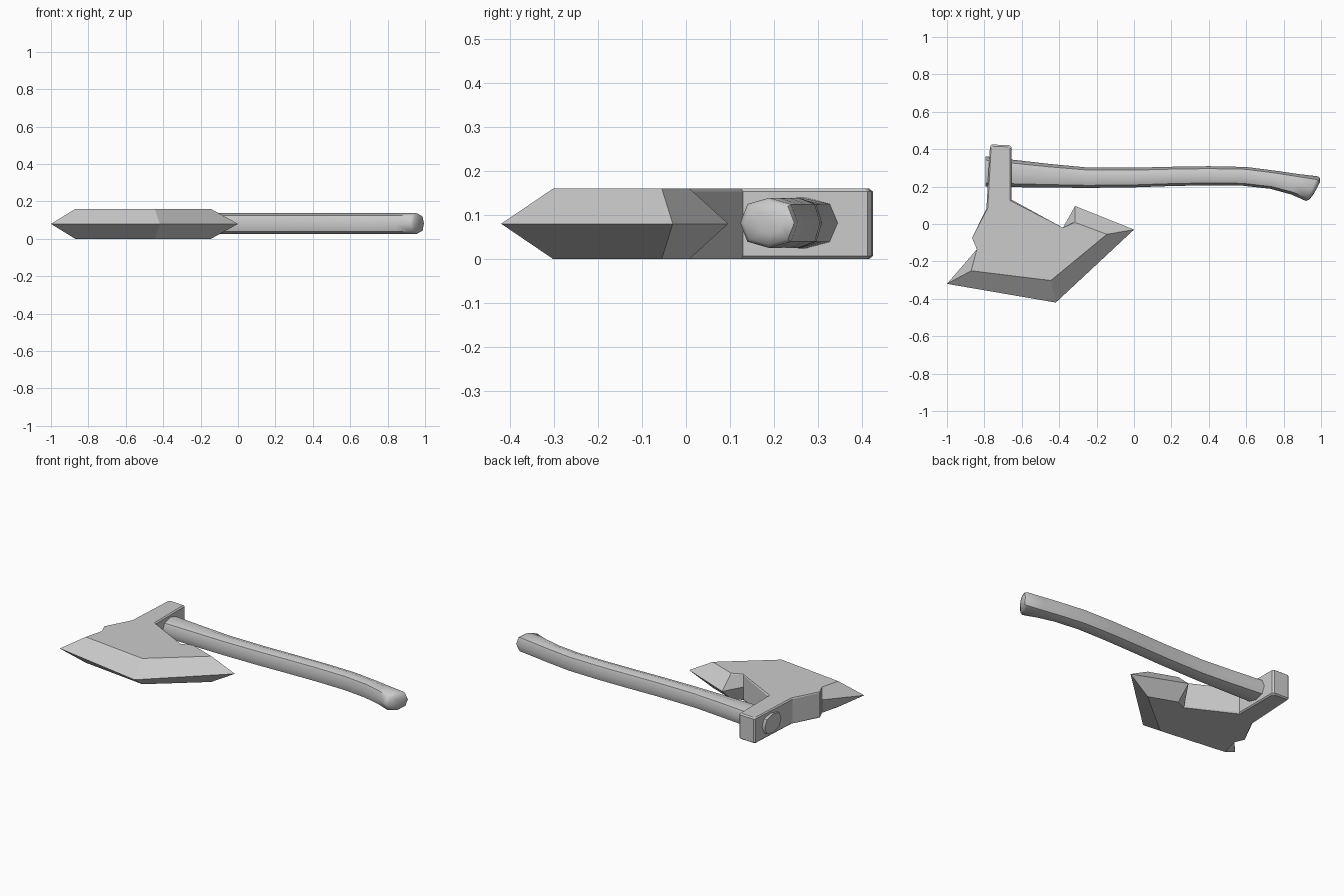
import bpy, bmesh, math
from mathutils import Vector

if "Cube" in bpy.data.objects:
    bpy.data.objects.remove(bpy.data.objects["Cube"])


def loft(name, rings):
    """Skin equal-length closed rings of 3D points and cap both ends."""
    bm = bmesh.new()
    rows = [[bm.verts.new(p) for p in ring] for ring in rings]
    n = len(rows[0])
    for a, b in zip(rows, rows[1:]):
        for i in range(n):
            j = (i + 1) % n
            bm.faces.new((a[i], a[j], b[j], b[i]))
    bm.faces.new(rows[0])
    bm.faces.new(rows[-1])
    bmesh.ops.recalc_face_normals(bm, faces=bm.faces[:])
    mesh = bpy.data.meshes.new(name)
    bm.to_mesh(mesh)
    bm.free()
    obj = bpy.data.objects.new(name, mesh)
    bpy.context.collection.objects.link(obj)
    return obj


# Axe head: outline on the flat side, outline at mid thickness, is it part of the chamfered poll
outline = [
    ((-0.755, 0.416), (-0.76, 0.425), True),
    ((-0.672, 0.412), (-0.667, 0.421), True),
    ((-0.664, 0.405), (-0.656, 0.412), True),
    ((-0.662, 0.125), (-0.655, 0.13), True),
    ((-0.38, -0.02), (-0.38, -0.02), True),
    ((-0.315, 0.008), (-0.315, 0.096), False),
    ((-0.145, -0.055), (0.0, -0.03), False),
    ((-0.445, -0.302), (-0.418, -0.42), False),
    ((-0.87, -0.25), (-1.0, -0.32), False),
    ((-0.84, -0.135), (-0.84, -0.135), True),
    ((-0.866, -0.075), (-0.866, -0.075), True),
    ((-0.782, 0.083), (-0.789, 0.083), True),
    ((-0.764, 0.408), (-0.77, 0.417), True),
]
half, mid_z, chamfer = 0.08, 0.08, 0.007


def head_ring(z):
    t = 1 - abs(z - mid_z) / half
    ring = []
    for flat, mid, poll in outline:
        f = (1.0 if t > 0.01 else 0.0) if poll else t
        ring.append(Vector((*flat, z)).lerp(Vector((*mid, z)), f))
    return ring


loft("axe_head", [head_ring(z) for z in (0, chamfer, mid_z, 2 * half - chamfer, 2 * half)])

# Handle: lower and upper edge of each octagonal section, and its half height
stations = [
    ((-0.795, 0.20), (-0.795, 0.362), 0.058),
    ((-0.65, 0.197), (-0.65, 0.344), 0.058),
    ((-0.45, 0.195), (-0.46, 0.322), 0.058),
    ((-0.25, 0.193), (-0.26, 0.303), 0.057),
    ((0.0, 0.196), (0.0, 0.301), 0.057),
    ((0.2, 0.203), (0.2, 0.306), 0.057),
    ((0.4, 0.207), (0.4, 0.309), 0.057),
    ((0.58, 0.205), (0.6, 0.305), 0.057),
    ((0.73, 0.188), (0.77, 0.283), 0.057),
    ((0.84, 0.158), (0.88, 0.267), 0.057),
    ((0.92, 0.123), (0.982, 0.255), 0.057),
    ((0.938, 0.131), (0.994, 0.246), 0.050),
    ((0.962, 0.162), (0.994, 0.222), 0.026),
]
rings = []
for low, high, hz in stations:
    low, high = Vector((*low, 0.082)), Vector((*high, 0.082))
    c, r = (low + high) / 2, (high - low) / 2
    ring = []
    for i in range(8):
        a = i * math.pi / 4
        k = 1.06 if i % 2 else 1.0
        ring.append(c + r * math.cos(a) * k + Vector((0, 0, hz * math.sin(a) * k)))
    rings.append(ring)
handle = loft("handle", rings)
bpy.context.view_layer.objects.active = handle
handle.select_set(True)
bpy.ops.object.shade_smooth_by_angle(angle=math.radians(50))
